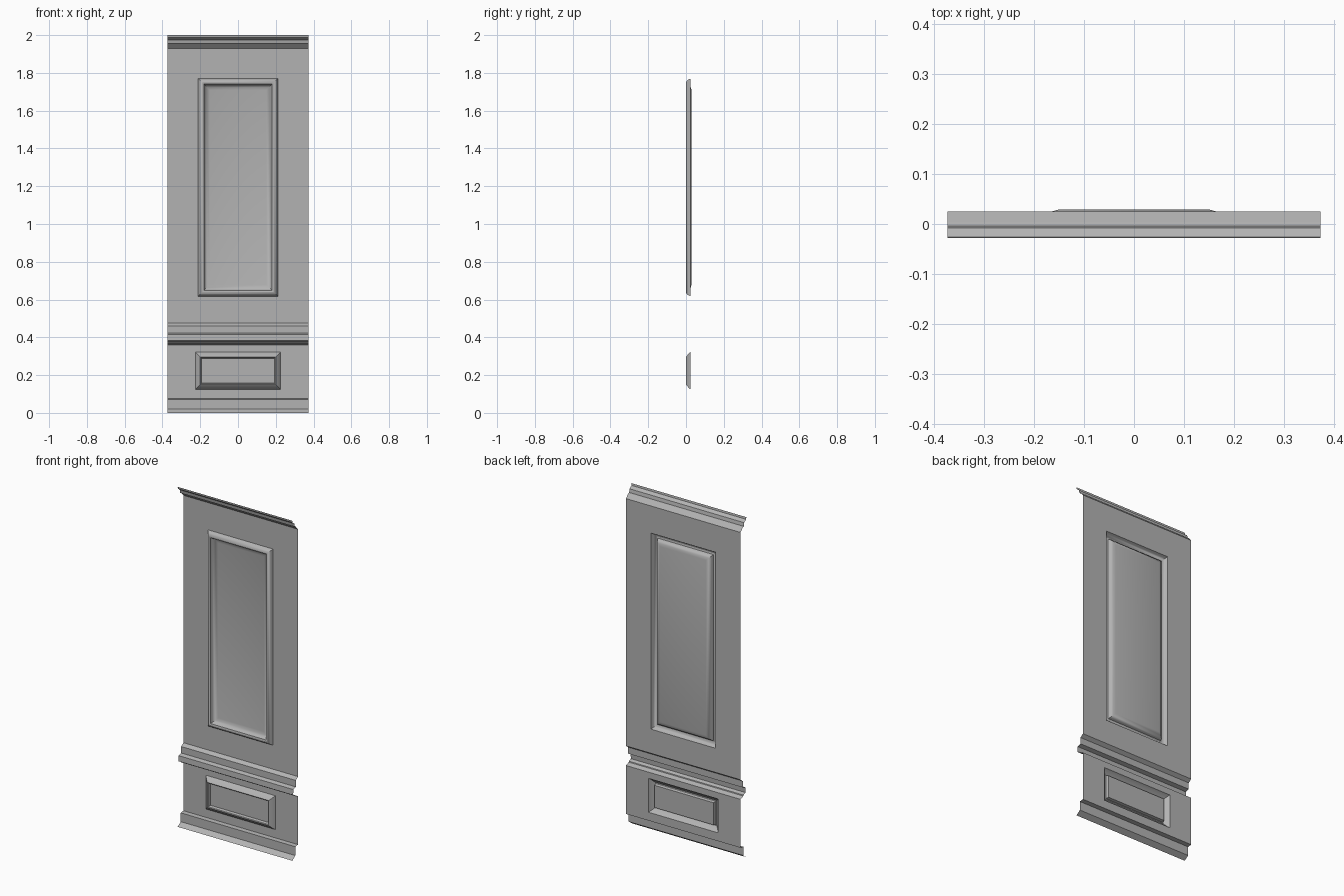
import bpy
import bmesh
from math import radians

cube = bpy.data.objects.get("Cube")
if cube:
    bpy.data.objects.remove(cube)

HALF_W = 0.373   # half width of the whole section
WALL_Y = 0.025   # plane of the flat boarding

paint = bpy.data.materials.new("grey_paint")
paint.use_nodes = True
grey = (0.45, 0.45, 0.45, 1)
paint.diffuse_color = grey
paint.node_tree.nodes["Principled BSDF"].inputs["Base Color"].default_value = grey


def finish(bm, name, angle):
    mesh = bpy.data.meshes.new(name)
    bm.to_mesh(mesh)
    bm.free()
    mesh.materials.append(paint)
    obj = bpy.data.objects.new(name, mesh)
    bpy.context.collection.objects.link(obj)
    bpy.ops.object.select_all(action='DESELECT')
    obj.select_set(True)
    bpy.context.view_layer.objects.active = obj
    bpy.ops.object.shade_smooth_by_angle(angle=radians(angle))


def moulding(name, profile):
    """Open strip: (y, z) profile listed from the top down, run along x."""
    bm = bmesh.new()
    rows = [[bm.verts.new((x, y, z)) for x in (-HALF_W, HALF_W)] for y, z in profile]
    for (a, b), (c, d) in zip(rows, rows[1:]):
        bm.faces.new((a, c, d, b))
    finish(bm, name, 20)


def panel_wall(name, bottom, top, half_x, z0, z1, profile):
    """Flat boarding with a mitred panel; profile is (inset, y) from outside in."""
    bm = bmesh.new()

    def ring(hx, low, high, y):
        return [bm.verts.new((x, y, z)) for x, z in
                ((-hx, low), (hx, low), (hx, high), (-hx, high))]

    rings = [ring(HALF_W, bottom, top, WALL_Y)]
    rings += [ring(half_x - i, z0 + i, z1 - i, y) for i, y in profile]
    for outer, inner in zip(rings, rings[1:]):
        for k in range(4):
            n = (k + 1) % 4
            bm.faces.new((outer[k], outer[n], inner[n], inner[k]))
    bm.faces.new(rings[-1])
    finish(bm, name, 35)


# Stepped cornice along the top edge
moulding("cornice", [(-0.028, 2.0), (-0.026, 1.988), (-0.008, 1.975),
                     (-0.004, 1.955), (0.004, 1.953), (WALL_Y, 1.93)])

# Tall upper panel: raised rim, then a soft slope down to a sunk field
panel_wall("upper_panel", 0.475, 1.93, 0.211, 0.617, 1.77,
           [(0, WALL_Y), (0.006, 0.012), (0.014, 0.003), (0.022, 0.0),
            (0.03, 0.003), (0.034, 0.014), (0.046, 0.025), (0.061, 0.029)])

# Dado rail between the panels
moulding("dado_rail", [(WALL_Y, 0.475), (0.005, 0.46), (0.005, 0.422),
                       (-0.018, 0.415), (-0.02, 0.383), (-0.002, 0.375),
                       (0.0, 0.37), (WALL_Y, 0.36)])

# Small lower panel with a sloped frame
panel_wall("lower_panel", 0.075, 0.36, 0.226, 0.124, 0.323,
           [(0, WALL_Y), (0.004, 0.018), (0.026, 0.0), (0.03, 0.003), (0.034, 0.018)])

# Skirting board with a flared foot
moulding("skirting", [(WALL_Y, 0.075), (0.0, 0.072), (0.0, 0.02), (-0.028, 0.0)])
